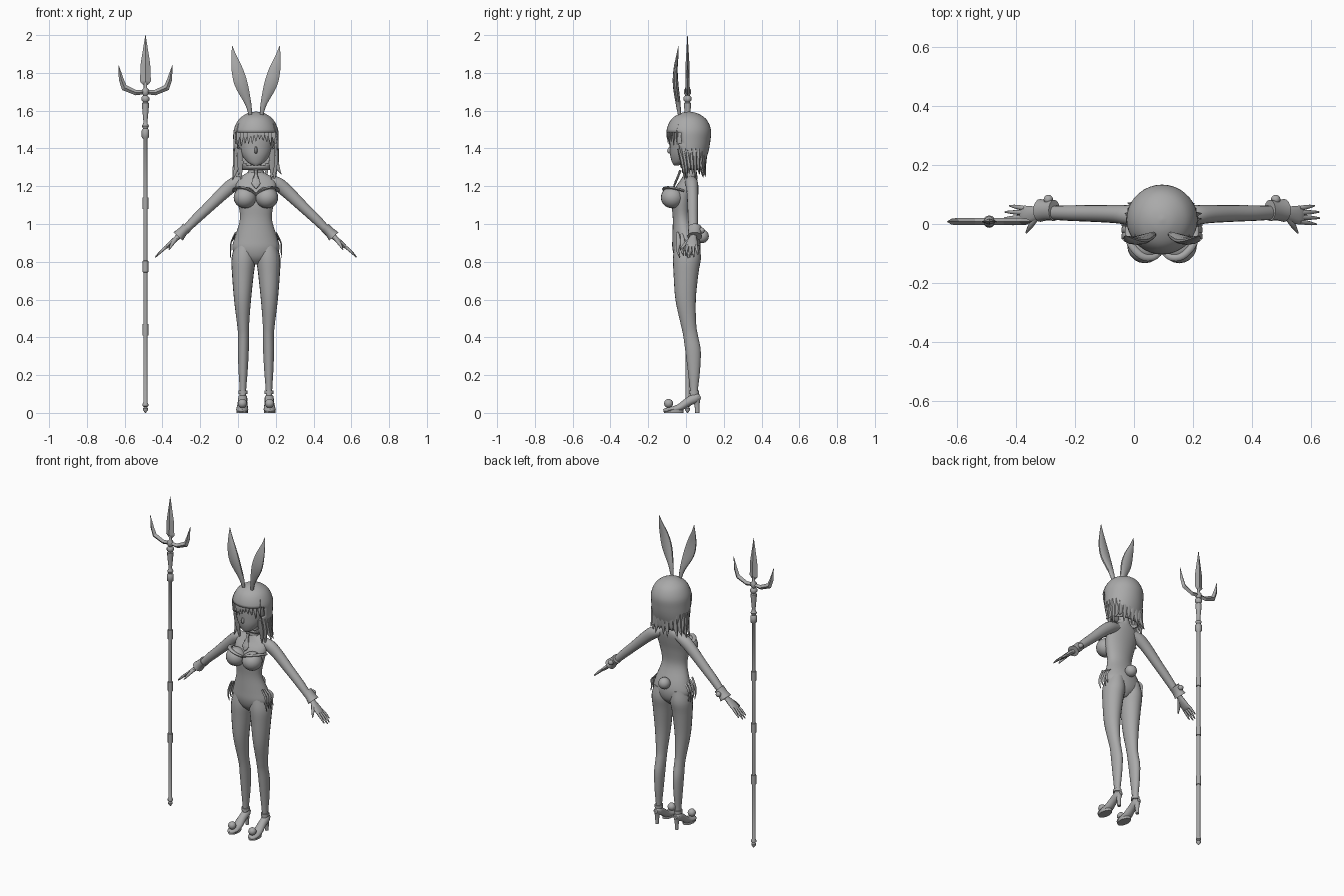
import bpy, bmesh, math, random
from mathutils import Vector
random.seed(4)
CX = 0.095                      # figure's centre line
grey = bpy.data.materials.new("grey")
grey.diffuse_color = (0.4, 0.4, 0.4, 1)
X, Y, Z = Vector((1, 0, 0)), Vector((0, 1, 0)), Vector((0, 0, 1))


def finish(name, bm, smooth=True):
    bmesh.ops.recalc_face_normals(bm, faces=bm.faces)
    me = bpy.data.meshes.new(name)
    bm.to_mesh(me)
    bm.free()
    me.materials.append(grey)
    ob = bpy.data.objects.new(name, me)
    bpy.context.collection.objects.link(ob)
    if smooth:
        bpy.context.view_layer.objects.active = ob
        ob.select_set(True)
        bpy.ops.object.shade_smooth_by_angle(angle=math.radians(45))
        ob.select_set(False)
    return ob


def spline(pts, n):
    """Catmull-Rom through tuples of any length."""
    out = []
    for i in range(len(pts) - 1):
        p0, p1, p2, p3 = pts[max(i - 1, 0)], pts[i], pts[i + 1], pts[min(i + 2, len(pts) - 1)]
        for k in range(n):
            t = k / n
            out.append([0.5 * (2 * b + (c - a) * t + (2 * a - 5 * b + 4 * c - d) * t * t
                               + (3 * b - a - 3 * c + d) * t ** 3) for a, b, c, d in zip(p0, p1, p2, p3)])
    return out + [list(pts[-1])]


def loft(name, pts, sides=16, n=4, axis=Y, flat=False, cut=None, smooth=True):
    """Skin elliptical rings (x, y, z, radius along axis, radius across)."""
    bm = bmesh.new()
    rows = spline(pts, n)
    rings = []
    for i, r in enumerate(rows):
        c = Vector(r[:3])
        t = Z if flat else (Vector(rows[min(i + 1, len(rows) - 1)][:3]) - Vector(rows[max(i - 1, 0)][:3])).normalized()
        a = (axis - t * axis.dot(t)).normalized()
        b = t.cross(a)
        ra, rb = max(r[3], 0.0008), max(r[4], 0.0008)
        rings.append([bm.verts.new(c + a * ra * math.cos(q) + b * rb * math.sin(q))
                      for q in (2 * math.pi * k / sides for k in range(sides))])
    for u, v in zip(rings, rings[1:]):
        for k in range(sides):
            bm.faces.new((u[k], u[(k + 1) % sides], v[(k + 1) % sides], v[k]))
    bm.faces.new(rings[0])
    bm.faces.new(rings[-1])
    if cut:
        bmesh.ops.delete(bm, geom=[f for f in bm.faces if cut(f.calc_center_median())], context='FACES')
    return finish(name, bm, smooth)


def ball(name, loc, r, scale=(1, 1, 1)):
    bm = bmesh.new()
    bmesh.ops.create_uvsphere(bm, u_segments=20, v_segments=12, radius=r)
    for v in bm.verts:
        v.co = Vector([a * b for a, b in zip(v.co, scale)]) + Vector(loc)
    return finish(name, bm)


def column(name, pts):
    """Upright stack of rings: z, y, half width, half depth."""
    return [(CX, y, z, d, w) for z, y, w, d in pts]


# Torso and neck
loft("torso", column("", [
    (0.785, 0.005, 0.02, 0.03), (0.82, 0.005, 0.09, 0.062), (0.87, 0.003, 0.125, 0.075),
    (0.93, -0.002, 0.112, 0.07), (1.03, -0.02, 0.084, 0.05), (1.12, -0.02, 0.098, 0.056),
    (1.19, -0.003, 0.108, 0.054), (1.24, 0.018, 0.095, 0.042), (1.275, 0.024, 0.042, 0.033),
    (1.31, 0.02, 0.03, 0.03), (1.36, 0.015, 0.03, 0.03)]), 28, flat=True)
ball("tail", (CX, 0.085, 0.935), 0.036)

# Head, nose and hair cap
loft("head", column("", [
    (1.31, -0.052, 0.012, 0.012), (1.325, -0.038, 0.042, 0.035), (1.36, -0.015, 0.072, 0.068),
    (1.40, 0.0, 0.09, 0.086), (1.46, 0.008, 0.1, 0.095), (1.53, 0.01, 0.09, 0.09),
    (1.57, 0.01, 0.05, 0.05)]), 28, flat=True)
loft("nose", [(CX, -0.08, 1.41, 0.006, 0.006), (CX, -0.087, 1.387, 0.013, 0.009),
              (CX, -0.08, 1.375, 0.004, 0.006)], 8)
hair = loft("hair_cap", column("", [
    (1.595, 0.015, 0.003, 0.003), (1.586, 0.015, 0.045, 0.045), (1.555, 0.015, 0.09, 0.092),
    (1.50, 0.015, 0.117, 0.117), (1.44, 0.015, 0.12, 0.114), (1.38, 0.02, 0.117, 0.098),
    (1.32, 0.028, 0.108, 0.07), (1.28, 0.035, 0.088, 0.048)]), 36, 4, flat=True,
    cut=lambda c: c.z < 1.285 or (c.z < 1.485 and c.y < -0.03))
mod = hair.modifiers.new("thickness", 'SOLIDIFY')
mod.thickness = 0.008

# Fringe
for i in range(11):
    u = (i - 5) / 5
    x, y = CX + 0.092 * u, -0.098 + 0.05 * u * u
    tip = 1.425 + random.uniform(0, 0.03) - 0.02 * abs(u)
    loft("fringe_strand", [(x * 0.9 + CX * 0.1, y + 0.012, 1.53, 0.005, 0.012), (x, y, 1.48, 0.006, 0.013),
                           (x + 0.006 * u, y + 0.002, tip, 0.001, 0.001)], 6, 3)

# Hanging locks round the sides and back
for i in range(19):
    q = math.radians(-38 + 256 * i / 18)
    cx, sy = math.cos(q), math.sin(q)
    tip = random.uniform(1.215, 1.27) + 0.03 * max(sy, 0)
    flare = random.uniform(0.095, 0.145)
    loft("hair_lock", [(CX + 0.108 * cx, 0.018 + 0.09 * sy, 1.40, 0.008, 0.016),
                       (CX + 0.108 * cx, 0.026 + 0.07 * sy, 1.32, 0.011, 0.017),
                       (CX + flare * cx, 0.03 + flare * 0.55 * sy, tip, 0.001, 0.001)], 6, 3)

# Collar and tie
loft("collar", column("", [(1.27, 0.018, 0.044, 0.04), (1.30, 0.016, 0.036, 0.036)]), 20, flat=True)
loft("tie", [(CX, -0.03, 1.285, 0.007, 0.012), (CX, -0.038, 1.262, 0.006, 0.008),
             (CX, -0.058, 1.215, 0.006, 0.024), (CX, -0.068, 1.185, 0.003, 0.001)], 8, 2, smooth=False)

for s in (-1, 1):
    def m(pts):
        return [(CX + s * p[0],) + tuple(p[1:]) for p in pts]

    # Rabbit ear
    loft("ear", m([(0.03, -0.035, 1.58, 0.008, 0.01), (0.042, -0.042, 1.64, 0.013, 0.018),
                   (0.078, -0.055, 1.74, 0.015, 0.036), (0.1, -0.055, 1.82, 0.011, 0.031),
                   (0.117, -0.046, 1.89, 0.006, 0.014), (0.125, -0.04, 1.942, 0.001, 0.001)]), 10)

    # Bust and bodice edge
    ball("bust", (CX + s * 0.058, -0.073, 1.14), 0.06, (1.0, 1.0, 0.95))
    loft("bodice_trim", m([(0.0, -0.085, 1.155, 0.007, 0.012), (0.03, -0.112, 1.178, 0.007, 0.012),
                           (0.07, -0.108, 1.192, 0.007, 0.012), (0.108, -0.065, 1.19, 0.007, 0.012),
                           (0.113, -0.01, 1.175, 0.006, 0.012)]), 8, 4, axis=Z)

    # Leg
    loft("leg", m([(0.06, 0.005, 0.89, 0.065, 0.05), (0.065, 0.005, 0.82, 0.074, 0.064),
                   (0.069, 0.0, 0.74, 0.066, 0.058), (0.071, -0.002, 0.6, 0.054, 0.045),
                   (0.068, 0.013, 0.47, 0.041, 0.032), (0.066, 0.024, 0.41, 0.039, 0.029),
                   (0.067, 0.037, 0.33, 0.041, 0.029), (0.068, 0.042, 0.22, 0.032, 0.024),
                   (0.069, 0.042, 0.12, 0.021, 0.017), (0.07, 0.042, 0.07, 0.024, 0.018)]), 20, flat=True)

    # Shoe with heel and bobble
    loft("shoe", m([(0.07, 0.076, 0.085, 0.014, 0.012), (0.07, 0.05, 0.078, 0.024, 0.026),
                    (0.071, 0.01, 0.058, 0.025, 0.023), (0.072, -0.035, 0.028, 0.03, 0.02),
                    (0.073, -0.08, 0.017, 0.032, 0.015), (0.074, -0.108, 0.014, 0.022, 0.012),
                    (0.074, -0.12, 0.013, 0.006, 0.007)]), 14, axis=X)
    loft("shoe_heel", m([(0.07, 0.055, 0.085, 0.024, 0.022), (0.07, 0.058, 0.045, 0.014, 0.013),
                         (0.07, 0.06, 0.0, 0.011, 0.011)]), 10)
    loft("shoe_sole", m([(0.073, -0.065, 0.0, 0.052, 0.03), (0.073, -0.065, 0.015, 0.052, 0.031)]), 16, 1)
    loft("ankle_strap", m([(0.069, 0.042, 0.1, 0.027, 0.024), (0.069, 0.042, 0.118, 0.027, 0.024)]), 14, 1)
    ball("shoe_bobble", (CX + s * 0.072, -0.092, 0.05), 0.024)

    # Arm
    loft("arm", m([(0.06, 0.024, 1.232, 0.03, 0.026), (0.11, 0.03, 1.214, 0.034, 0.036),
                   (0.16, 0.034, 1.176, 0.031, 0.035), (0.25, 0.036, 1.09, 0.028, 0.029),
                   (0.32, 0.037, 1.024, 0.026, 0.026), (0.375, 0.038, 0.968, 0.023, 0.021),
                   (0.42, 0.038, 0.925, 0.018, 0.014)]), 16)
    # Wrist cuff with its button
    loft("cuff", m([(0.365, 0.046, 0.982, 0.036, 0.028), (0.39, 0.046, 0.958, 0.034, 0.027),
                    (0.412, 0.046, 0.934, 0.039, 0.033)]), 16, 2)
    ball("cuff_button", (CX + s * 0.385, 0.083, 0.965), 0.016)

    # Hand
    loft("palm", m([(0.41, 0.038, 0.935, 0.017, 0.013), (0.435, 0.034, 0.912, 0.026, 0.013),
                    (0.465, 0.03, 0.886, 0.032, 0.011), (0.478, 0.03, 0.875, 0.028, 0.007)]), 12)
    for i, length in enumerate((0.85, 1.0, 0.97, 0.75)):
        y, dy = 0.008 + 0.015 * i, 0.006 * (i - 1.5)
        loft("finger", m([(0.465, y, 0.887, 0.008, 0.008),
                          (0.465 + 0.035 * length, y + dy * 0.5, 0.887 - 0.03 * length, 0.0075, 0.0075),
                          (0.465 + 0.068 * length, y + dy, 0.887 - 0.063 * length, 0.003, 0.003)]), 8, 3)
    loft("thumb", m([(0.425, 0.022, 0.918, 0.01, 0.01), (0.445, -0.006, 0.892, 0.009, 0.009),
                     (0.46, -0.03, 0.865, 0.003, 0.003)]), 8, 3)

    # Hip lacing
    for i in range(4):
        y = -0.045 + 0.022 * i
        loft("hip_ribbon", m([(0.108, y, 0.955 - 0.008 * i, 0.007, 0.004), (0.131, y + 0.006, 0.905, 0.011, 0.004),
                              (0.134, y, 0.865, 0.008, 0.004),
                              (0.134, y + 0.012, 0.82 + 0.012 * (i % 2), 0.002, 0.002)]), 6, 3)

# Trident: turned pole
TX, TY = -0.49, 0.008
profile = [(0.0, 0.002), (0.015, 0.014), (0.024, 0.014), (0.03, 0.007), (0.036, 0.015), (0.048, 0.015), (0.055, 0.011)]
for z in (0.44, 0.775, 1.11):
    profile += [(z - 0.031, 0.011), (z - 0.03, 0.015), (z + 0.03, 0.015), (z + 0.031, 0.011)]
profile += [(1.45, 0.011), (1.46, 0.02), (1.495, 0.02), (1.505, 0.013), (1.52, 0.019), (1.53, 0.012),
            (1.545, 0.011), (1.62, 0.018), (1.64, 0.018), (1.645, 0.012), (1.655, 0.021), (1.67, 0.021),
            (1.68, 0.011), (1.69, 0.018), (1.71, 0.018), (1.72, 0.009), (1.76, 0.009)]
loft("trident_pole", [(TX, TY, z, r, r) for z, r in profile], 12, 1, flat=True)
# Centre blade, diamond in section
loft("centre_blade", [(TX, TY, z, d, w) for z, d, w in (
    (1.735, 0.004, 0.012), (1.755, 0.011, 0.029), (1.85, 0.01, 0.025), (2.0, 0.001, 0.001))],
    4, 1, flat=True, smooth=False)
# Side prongs
for s in (-1, 1):
    loft("side_prong", [(TX + s * x, TY, z, d, w) for x, z, d, w in (
        (0.0, 1.70, 0.012, 0.012), (0.05, 1.695, 0.012, 0.014), (0.112, 1.722, 0.012, 0.017),
        (0.128, 1.765, 0.01, 0.013), (0.143, 1.842, 0.001, 0.001))], 4, 1, smooth=False)
